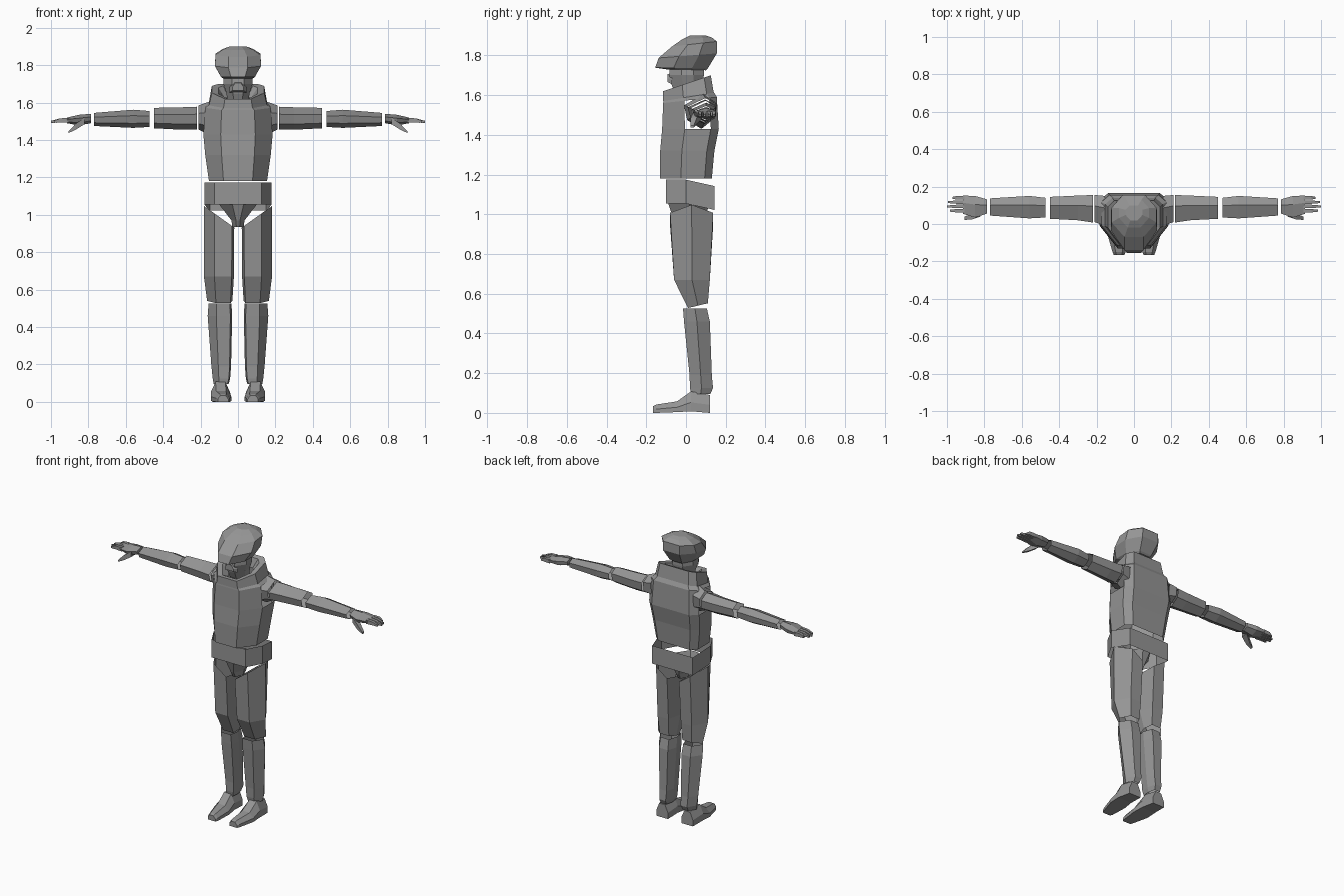
import bpy, bmesh

grey = bpy.data.materials.new("grey")
grey.diffuse_color = (0.3, 0.3, 0.3, 1)


def loft(name, rings, caps=(False, False), mirror=False, holes=()):
    """Skin a list of rings; holes lists (band, side) faces to leave out."""
    bm = bmesh.new()
    vs = [[bm.verts.new(p) for p in r] for r in rings]
    n = len(vs[0])
    for b in range(len(vs) - 1):
        for i in range(n):
            if (b, i) not in holes:
                j = (i + 1) % n
                bm.faces.new((vs[b][i], vs[b][j], vs[b + 1][j], vs[b + 1][i]))
    if caps[0]:
        bm.faces.new(vs[0])
    if caps[1]:
        bm.faces.new(vs[-1])
    bmesh.ops.recalc_face_normals(bm, faces=bm.faces)
    me = bpy.data.meshes.new(name)
    bm.to_mesh(me)
    bm.free()
    me.materials.append(grey)
    ob = bpy.data.objects.new(name, me)
    bpy.context.collection.objects.link(ob)
    if mirror:
        ob.modifiers.new("mirror", 'MIRROR').use_axis[0] = True
    return ob


def lerp(a, b, t):
    return a + (b - a) * (t + 1) / 2


def hring(prof, x0, x1, y0, y1, z, sx=0, sy=0):
    """Horizontal ring, tilted by sx across and sy front to back."""
    return [(lerp(x0, x1, u), lerp(y0, y1, v), z + sx * u + sy * v) for u, v in prof]


def body(prof, hw, y0, y1, zf, zb):
    return hring(prof, -hw, hw, y0, y1, (zf + zb) / 2, 0, (zb - zf) / 2)


def xring(prof, x, y0, y1, z0, z1):
    return [(x, lerp(y0, y1, u), lerp(z0, z1, v)) for u, v in prof]


def yring(prof, y, x0, x1, z0, z1):
    return [(lerp(x0, x1, u), y, lerp(z0, z1, v)) for u, v in prof]


TORSO = [(.5, -1), (1, -.2), (1, .72), (.75, 1), (-.75, 1), (-1, .72), (-1, -.2), (-.5, -1)]
HEAD = [(.42, -1), (1, -.3), (1, .4), (.5, 1), (-.5, 1), (-1, .4), (-1, -.3), (-.42, -1)]
LEG = [(.3, -1), (1, 0), (.3, 1), (-.7, 1), (-1, 0), (-.85, -1)]
ARM = [(-1, .35), (.2, 1), (1, .5), (.9, -.4), (.1, -1), (-.8, -.5)]
FOOT = [(-1, -1), (1, -1), (1, -.1), (.5, 1), (-.5, 1), (-1, -.1)]
BOX = [(-1, -1), (1, -1), (1, 1), (-1, 1)]

# Torso shell, open at the waist and at the armholes
loft("torso", [
    body(TORSO, .155, -.13, .13, 1.18, 1.18),
    body(TORSO, .175, -.13, .143, 1.32, 1.32),
    body(TORSO, .185, -.12, .165, 1.43, 1.43),
    body(TORSO, .175, -.115, .155, 1.56, 1.59),
    body(TORSO, .15, -.113, .14, 1.575, 1.615)],
    holes=((2, 1), (2, 5)))

# Shoulder sleeves
loft("shoulder_sleeve", [
    xring(ARM, .155, -.01, .15, 1.43, 1.605),
    xring(ARM, .21, .01, .155, 1.455, 1.585)], mirror=True)

# Standing collar folding in to the neck
loft("collar", [
    body(TORSO, .155, -.115, .14, 1.57, 1.61),
    body(TORSO, .14, -.115, .125, 1.62, 1.70),
    body(TORSO, .105, -.09, .1, 1.62, 1.69),
    body(TORSO, .07, -.05, .08, 1.60, 1.63)])

# Face and neck
loft("face", [
    body(HEAD, .055, -.05, .08, 1.60, 1.60),
    body(HEAD, .062, -.07, .085, 1.645, 1.66),
    body(HEAD, .078, -.085, .09, 1.70, 1.70),
    body(HEAD, .075, -.08, .09, 1.76, 1.74)], (True, True))
loft("mouth_guard", [
    yring(FOOT, -.07, -.045, .045, 1.655, 1.715),
    yring(FOOT, -.092, -.03, .03, 1.665, 1.705)], (False, True))

# Helmet with a projecting brim
loft("helmet", [
    body(HEAD, .075, -.10, .10, 1.73, 1.725),
    body(HEAD, .09, -.155, .11, 1.738, 1.735),
    body(HEAD, .123, -.138, .155, 1.787, 1.81),
    body(HEAD, .120, -.07, .155, 1.845, 1.87),
    body(HEAD, .08, -.02, .13, 1.88, 1.89),
    body(HEAD, .045, .02, .10, 1.90, 1.90)], (True, True))

# Belt band, dropping towards the back
belt = [(.125, -.10, 0), (.18, 0, 0), (.15, .143, -.032),
        (-.15, .143, -.032), (-.18, 0, 0), (-.125, -.10, 0)]
loft("belt", [[(x, y, z + d) for x, y, d in belt] for z in (1.054, 1.174)])

# Crotch wedge under the belt
loft("crotch", [
    hring(LEG[:3] + [(-.3, 1), (-1, 0), (-.3, -1)], -.10, .10, -.09, .12, 1.055),
    hring(LEG[:3] + [(-.3, 1), (-1, 0), (-.3, -1)], -.035, .035, -.06, .09, .97),
    hring(LEG[:3] + [(-.3, 1), (-1, 0), (-.3, -1)], -.03, .03, -.04, .07, .935)],
    (False, True))

# Legs
loft("thigh", [
    hring(LEG, .02, .183, -.08, .137, .99, .058),
    hring(LEG, .022, .182, -.06, .12, .67),
    hring(LEG, .03, .165, .01, .11, .54, 0, .012)], mirror=True)
loft("calf", [
    hring(LEG, .035, .157, -.015, .105, .526),
    hring(LEG, .031, .162, -.01, .12, .46),
    hring(LEG, .037, .142, .018, .13, .19),
    hring(LEG, .042, .135, .02, .136, .125),
    hring(LEG, .05, .13, .025, .122, .095)], mirror=True)
loft("foot", [
    yring(FOOT, .12, .05, .135, 0, .09),
    yring(FOOT, .025, .043, .145, .008, .108),
    yring(FOOT, -.045, .036, .145, .004, .058),
    yring(FOOT, -.15, .045, .115, 0, .042),
    yring(FOOT, -.165, .052, .108, 0, .034)], (True, True), mirror=True)

# Arms
loft("upper_arm", [
    xring(ARM, .22, .008, .155, 1.455, 1.578),
    xring(ARM, .30, .02, .152, 1.455, 1.575),
    xring(ARM, .45, .028, .145, 1.463, 1.572)], mirror=True)
loft("forearm", [
    xring(ARM, .473, .035, .14, 1.47, 1.555),
    xring(ARM, .56, .03, .15, 1.465, 1.562),
    xring(ARM, .77, .045, .137, 1.475, 1.545)], mirror=True)

# Hands
loft("palm", [
    xring(ARM, .787, .055, .132, 1.49, 1.54),
    xring(ARM, .85, .035, .15, 1.478, 1.535),
    xring(ARM, .915, .055, .152, 1.49, 1.52)], (True, True), mirror=True)
for i, (y, tip) in enumerate([(.071, .985), (.094, 1.0), (.117, .995), (.14, .97)]):
    loft("finger_%d" % (i + 1), [
        xring(BOX, .905, y - .010, y + .010, 1.492, 1.518),
        xring(BOX, .95, y - .009, y + .009, 1.494, 1.516),
        xring(BOX, tip, y - .005, y + .005, 1.492, 1.503)], (True, True), mirror=True)
loft("thumb", [
    xring(BOX, .82, .04, .085, 1.485, 1.52),
    xring(BOX, .868, .024, .055, 1.455, 1.487),
    xring(BOX, .905, .022, .04, 1.438, 1.448)], (True, True), mirror=True)
